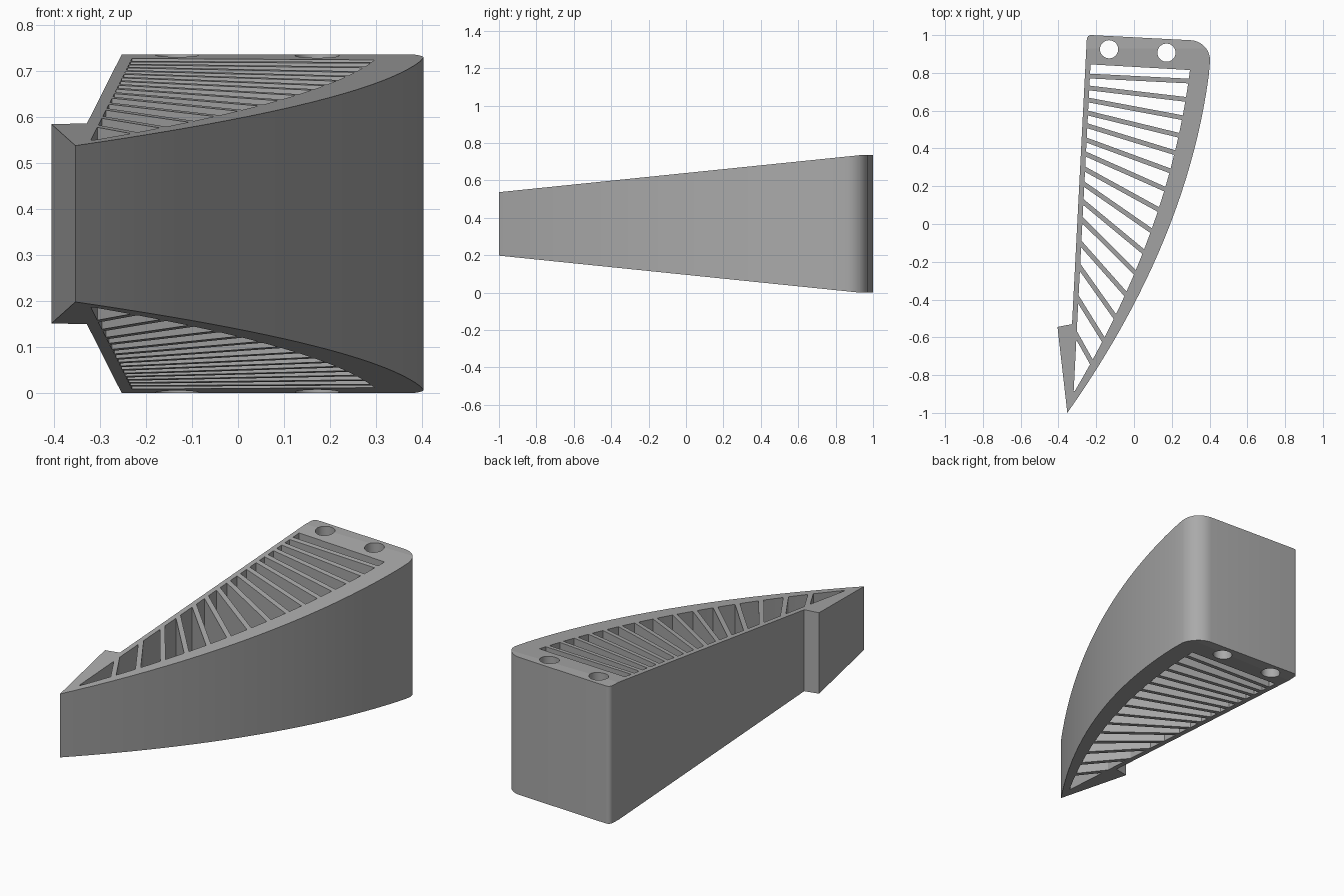
import bpy, bmesh, math

cube = bpy.data.objects.get("Cube")
if cube:
    bpy.data.objects.remove(cube, do_unlink=True)


# Plan-view edges: x as a function of y
def outer_x(y):
    t = y + 1
    return -0.353 + 0.705 * t - 0.16 * t * t


def inner_x(y):
    s = y + 0.9
    return -0.323 + 0.597 * s - 0.1376 * s * s


def left_x(y):
    return -0.23 + (y - 0.845) * 0.0516


def arc(cx, cy, r, start, end, n):
    angles = [math.radians(start + (end - start) * i / n) for i in range(n + 1)]
    return [(cx + r * math.cos(a), cy + r * math.sin(a)) for a in angles]


# Outer outline: curved side, rounded back corners, straight side, notch
outline = [(outer_x(y), y) for y in [-1 + 1.86 * i / 24 for i in range(24)]]
outline += arc(0.295, 0.865, 0.108, 0, 87, 14)
outline += arc(-0.227, 0.977, 0.023, 87, 178, 6)
outline += [(-0.328, -0.53), (-0.405, -0.545)]

# Bolt holes
loops = [outline]
for hole in [(-0.132, 0.925), (0.172, 0.907)]:
    loops.append(arc(*hole, 0.048, 0, 352.5, 47))

# Diagonal ribs, given by their y at the left and right walls
rib_left = [0.783, 0.72, 0.656, 0.587, 0.52, 0.444, 0.37, 0.29,
            0.21, 0.116, 0.02, -0.106, -0.23, -0.40, -0.59]
rib_right = [0.757, 0.66, 0.563, 0.47, 0.378, 0.282, 0.185, 0.077,
             -0.035, -0.146, -0.256, -0.37, -0.49, -0.612, -0.73]
half_rib = 0.0125


def rib_edges(yl, yr):
    """Upper and lower (left y, right y) of one rib of constant thickness."""
    dx, dy = inner_x(yr) - left_x(yl), yr - yl
    length = math.hypot(dx, dy)
    nx, ny = -dy / length, dx / length
    dl = half_rib / (nx * 0.0516 + ny)
    dr = half_rib / (nx * (0.597 - 0.2752 * (yr + 0.9)) + ny)
    return (yl + dl, yr + dr), (yl - dl, yr - dr)


# Slots between the ribs
top = (0.845, 0.815)
slots = []
for yl, yr in zip(rib_left, rib_right):
    upper, lower = rib_edges(yl, yr)
    slots.append((top, upper))
    top = lower
slots.append((top, (-0.885, -0.885)))
for (l0, r0), (l1, r1) in slots:
    right = [r1 + (r0 - r1) * i / 3 for i in range(4)]
    loops.append([(left_x(l0), l0), (left_x(l1), l1)] + [(inner_x(y), y) for y in right])

# Filled and extruded outline
curve = bpy.data.curves.new("wedge_outline", 'CURVE')
curve.dimensions = '2D'
curve.fill_mode = 'BOTH'
curve.extrude = 0.5
for loop in loops:
    spline = curve.splines.new('POLY')
    spline.points.add(len(loop) - 1)
    for p, (x, y) in zip(spline.points, loop):
        p.co = (x, y, 0, 1)
    spline.use_cyclic_u = True
body = bpy.data.objects.new("ribbed_wedge", curve)
bpy.context.collection.objects.link(body)
bpy.ops.object.select_all(action='DESELECT')
body.select_set(True)
bpy.context.view_layer.objects.active = body
bpy.ops.object.convert(target='MESH')
body = bpy.context.view_layer.objects.active

# Taper the height from back to front, with a level pad at the back
pad_y = 0.93
bm = bmesh.new()
bm.from_mesh(body.data)
bmesh.ops.remove_doubles(bm, verts=bm.verts, dist=0.0001)
bmesh.ops.bisect_plane(bm, geom=bm.verts[:] + bm.edges[:] + bm.faces[:],
                       plane_co=(0, pad_y, 0), plane_no=(0, 1, 0))
for v in bm.verts:
    half = 0.3675 - 0.1025 * max(0, pad_y - v.co.y)
    v.co.z = 0.3675 + math.copysign(half, v.co.z)
bmesh.ops.recalc_face_normals(bm, faces=bm.faces)
bm.to_mesh(body.data)
bm.free()

# Smooth walls, flat top and bottom
bpy.ops.object.shade_smooth_by_angle(angle=math.radians(30))
for poly in body.data.polygons:
    if abs(poly.normal.z) > 0.5:
        poly.use_smooth = False

grey = bpy.data.materials.new("plain_grey")
grey.use_nodes = True
color = (0.4, 0.4, 0.4, 1)
grey.diffuse_color = color
grey.node_tree.nodes["Principled BSDF"].inputs["Base Color"].default_value = color
body.data.materials.clear()
body.data.materials.append(grey)
